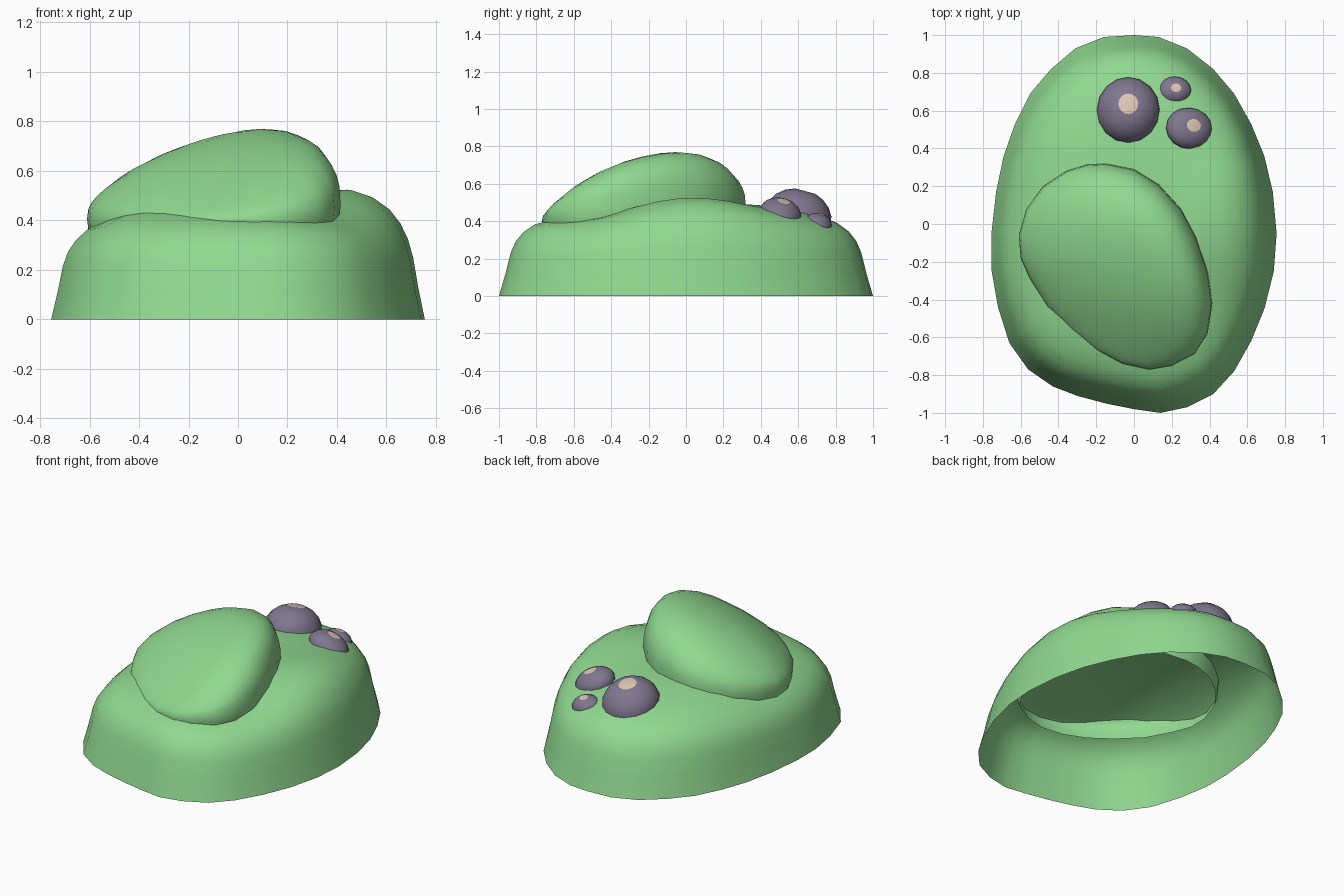
import bpy, bmesh, math
from mathutils import Vector

if "Cube" in bpy.data.objects:
    bpy.data.objects.remove(bpy.data.objects["Cube"])


def material(name, rgb):
    m = bpy.data.materials.new(name)
    m.diffuse_color = (*rgb, 1)
    m.use_nodes = True
    m.node_tree.nodes["Principled BSDF"].inputs["Base Color"].default_value = m.diffuse_color
    return m


GREEN = material("moss green", (0.28, 0.69, 0.28))
PURPLE = material("dusky purple", (0.215, 0.185, 0.275))
TAN = material("pale tan", (0.72, 0.57, 0.45))


def finish(bm, name, mats):
    bmesh.ops.recalc_face_normals(bm, faces=bm.faces)
    for f in bm.faces:
        f.smooth = True
    me = bpy.data.meshes.new(name)
    bm.to_mesh(me)
    bm.free()
    for m in mats:
        me.materials.append(m)
    ob = bpy.data.objects.new(name, me)
    bpy.context.collection.objects.link(ob)
    return ob


def ring_shell(name, outline, centre, levels, height):
    """Open-bottomed shell: outline scaled per level about centre, closed at the top."""
    bm = bmesh.new()
    cx, cy = centre
    rings = []
    for lv in levels:
        ring = []
        for px, py in outline:
            x, y = cx + (px - cx) * lv[0], cy + (py - cy) * lv[0]
            ring.append(bm.verts.new((x, y, height(x, y, lv))))
        rings.append(ring)
    n = len(outline)
    for a, b in zip(rings, rings[1:]):
        for i in range(n):
            j = (i + 1) % n
            bm.faces.new((a[i], a[j], b[j], b[i]))
    tip = bm.verts.new((cx, cy, height(cx, cy, (0, levels[-1][1]))))
    for i in range(n):
        bm.faces.new((rings[-1][i], rings[-1][(i + 1) % n], tip))
    return finish(bm, name, [GREEN])


# Base rock: wide, hollow, with a ridge on the right
base_outline = [
    (0, 1), (.13, .99), (.28, .93), (.42, .82), (.53, .69), (.62, .53), (.69, .36),
    (.735, .17), (.755, -.05), (.74, -.25), (.69, -.45), (.62, -.62), (.53, -.78),
    (.42, -.90), (.28, -.97), (.14, -1), (0, -.98), (-.15, -.95), (-.3, -.91),
    (-.43, -.86), (-.56, -.77), (-.66, -.63), (-.72, -.44), (-.755, -.24),
    (-.755, -.05), (-.73, .17), (-.69, .36), (-.63, .53), (-.55, .69), (-.44, .82),
    (-.31, .93), (-.16, .99)]
base_levels = [(1, 0), (.965, .12), (.938, .23), (.91, .295), (.87, .345), (.81, .39),
               (.72, .425), (.6, .455), (.4, .485), (.2, .495)]


def bump(x, y, cx, cy, wx, wy):
    return math.exp(-((x - cx) / wx) ** 2 - ((y - cy) / wy) ** 2)


def base_height(x, y, lv):
    extra = (.075 * bump(x, y, .5, .05, .22, .4) - .04 * bump(x, y, .2, -.5, .4, .25)
             - .03 * bump(x, y, -.62, -.1, .2, .6))
    return lv[1] + extra * min(1, lv[1] / .35)


ring_shell("base_rock", base_outline, (0, 0), base_levels, base_height)

# Upper boulder: tilted dome, steep at the back right
boulder_outline = [
    (-.15, .32), (0, .29), (.13, .21), (.25, .08), (.33, -.07), (.39, -.25), (.415, -.42),
    (.39, -.58), (.32, -.69), (.2, -.75), (.08, -.77), (-.06, -.74), (-.2, -.67),
    (-.33, -.57), (-.46, -.44), (-.55, -.29), (-.6, -.18), (-.61, -.06), (-.57, .08),
    (-.48, .2), (-.36, .28), (-.25, .315)]
# second value: drop below the rim (skirt hidden inside the base)
boulder_levels = [(.965, .09), (.99, .045), (1, 0)] + [
    (s, 0) for s in (.99, .97, .93, .87, .79, .68, .54, .38, .2)]


def boulder_height(x, y, lv):
    dx, dy = x + .1, y + .22
    rim = .435 + .08 * dx + .08 * dy
    top = .70 + .28 * dx + .3 * dy - .3 * dy * dy - .1 * dx * dx
    if lv[1] > 0:
        return rim - lv[1]
    power = 2.5 + 3 * max(0, dx)      # fuller shoulder on the right
    return rim + (top - rim) * (1 - lv[0] ** power) ** .4


ring_shell("upper_boulder", boulder_outline, (-.1, -.22), boulder_levels, boulder_height)


# Barnacles: squashed domes with a sunken pale mouth
def barnacle(name, loc, radii, normal):
    bm = bmesh.new()
    bmesh.ops.create_uvsphere(bm, u_segments=16, v_segments=10, radius=1)
    bmesh.ops.delete(bm, geom=[v for v in bm.verts if v.co.z < -.4], context='VERTS')
    for f in bm.faces:
        f.material_index = int(f.calc_center_median().z > .955)
    for v in bm.verts:
        if v.co.z > .99:
            v.co.z = .92
    ob = finish(bm, name, [PURPLE, TAN])
    ob.location = loc
    ob.scale = radii
    ob.rotation_mode = 'QUATERNION'
    ob.rotation_quaternion = Vector((0, 0, 1)).rotation_difference(Vector(normal))
    return ob


barnacle("large_barnacle", (-.03, .6, .425), (.17, .18, .148), (0, .27, 1))
barnacle("medium_barnacle", (.292, .505, .44), (.128, .113, .078), (.37, .25, 1))
barnacle("small_barnacle", (.215, .706, .383), (.09, .076, .06), (.15, .28, 1))
